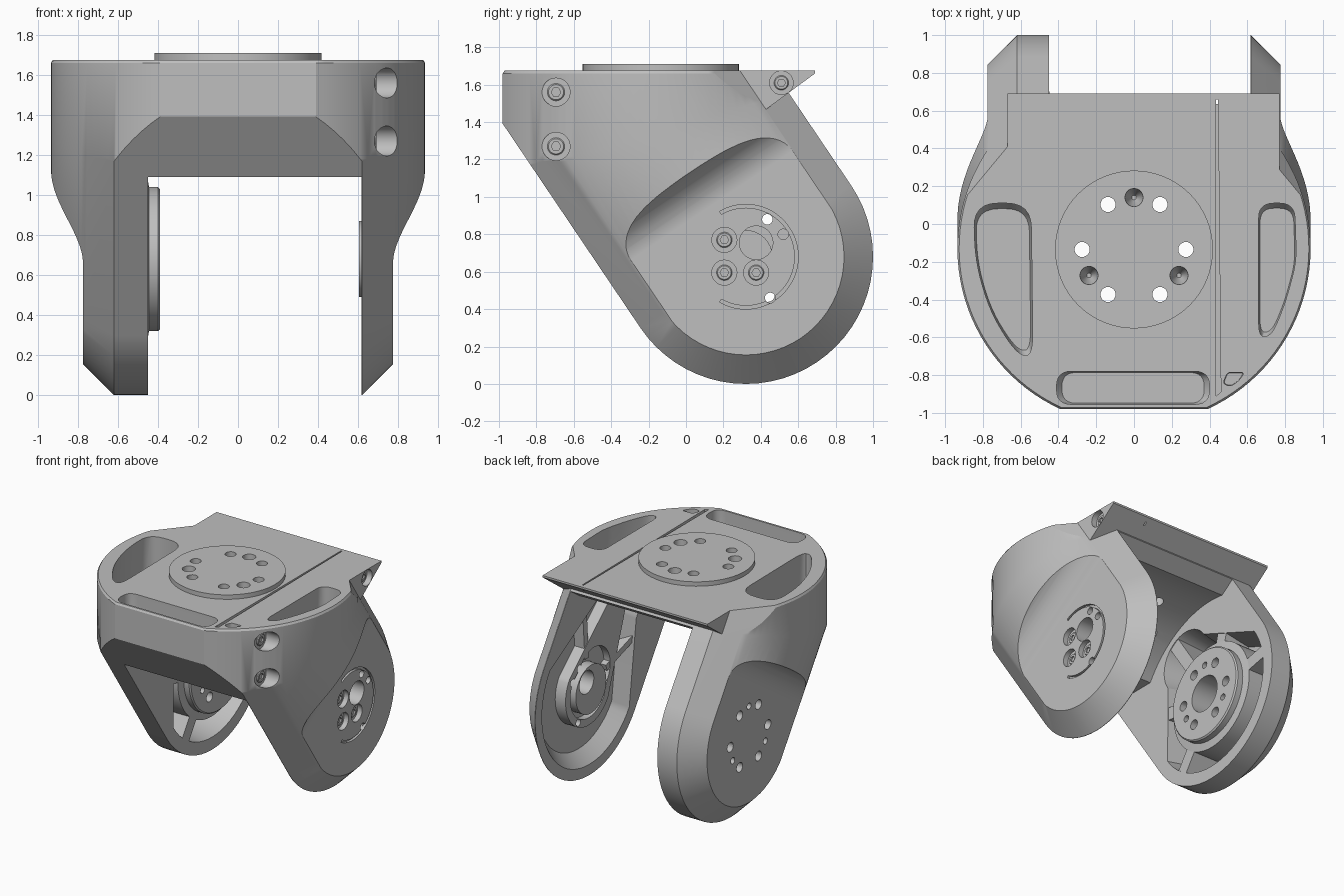
import bpy, bmesh
from math import sin, cos, pi, radians
from mathutils import Vector

if "Cube" in bpy.data.objects:
    bpy.data.objects.remove(bpy.data.objects["Cube"])

grey = bpy.data.materials.new("machined_grey")
grey.use_nodes = True
tone = (0.52, 0.52, 0.52, 1)
grey.diffuse_color = tone
grey.node_tree.nodes["Principled BSDF"].inputs["Base Color"].default_value = tone

# Hinge centre in (y, z), arm direction and its normal
HINGE = Vector((0.32, 0.68))
UP = Vector((-0.56, 0.83)).normalized()
SIDE = Vector((UP.y, -UP.x))


def loft(name, sections):
    """Closed solid through rings of 3D points."""
    bm = bmesh.new()
    rings = [[bm.verts.new(p) for p in s] for s in sections]
    n = len(rings[0])
    for a, b in zip(rings, rings[1:]):
        for i in range(n):
            j = (i + 1) % n
            bm.faces.new((a[i], a[j], b[j], b[i]))
    bm.faces.new(rings[0])
    bm.faces.new(rings[-1])
    bmesh.ops.recalc_face_normals(bm, faces=bm.faces)
    me = bpy.data.meshes.new(name)
    bm.to_mesh(me)
    bm.free()
    me.materials.append(grey)
    ob = bpy.data.objects.new(name, me)
    bpy.context.scene.collection.objects.link(ob)
    return ob


def across(name, *secs):
    """Solid along x from (x, outline in y and z) pairs."""
    return loft(name, [[(x, p[0], p[1]) for p in pts] for x, pts in secs])


def upright(name, *secs):
    """Solid along z from (z, outline in x and y) pairs."""
    return loft(name, [[(p[0], p[1], z) for p in pts] for z, pts in secs])


def arc(c, r, a, b, n=32):
    return [(c[0] + r * cos(radians(a + (b - a) * i / n)),
             c[1] + r * sin(radians(a + (b - a) * i / n))) for i in range(n + 1)]


def circle(c, r, n=32):
    return arc(c, r, 0, 360, n)[:-1]


def slot(r, length, r2):
    """Rounded arm outline around the hinge, running up the arm."""
    n, top = 32, HINGE + UP * length
    low = [HINGE + SIDE * r * cos(pi * i / n) - UP * r * sin(pi * i / n) for i in range(n + 1)]
    high = [top - SIDE * r2 * cos(pi * i / n) + UP * r2 * sin(pi * i / n) for i in range(n + 1)]
    return low + high


def rounded(pts, r, n=6):
    """Polygon with rounded corners."""
    out = []
    for i, p in enumerate(pts):
        p = Vector(p)
        d, e = Vector(pts[i - 1]) - p, Vector(pts[(i + 1) % len(pts)]) - p
        a = p + d * min(0.45, r / d.length)
        b = p + e * min(0.45, r / e.length)
        for k in range(n + 1):
            t = k / n
            out.append(a * (1 - t) ** 2 + p * 2 * t * (1 - t) + b * t * t)
    return out


def volume(me):
    bm = bmesh.new()
    bm.from_mesh(me)
    v = bm.calc_volume(signed=True)
    bm.free()
    return v


def combine(ob, other, mode="DIFFERENCE"):
    """Boolean that accepts the first solver giving a plausible volume."""
    v, w = volume(ob.data), volume(other.data)
    low, high = {"DIFFERENCE": (v - w, v), "UNION": (max(v, w), v + w),
                 "INTERSECT": (0.1 * min(v, w), min(v, w))}[mode]
    for solver in ("EXACT", "MANIFOLD", "FLOAT"):
        mod = ob.modifiers.new("cut", "BOOLEAN")
        mod.operation, mod.object, mod.solver = mode, other, solver
        bpy.context.view_layer.update()
        dg = bpy.context.evaluated_depsgraph_get()
        me = bpy.data.meshes.new_from_object(ob.evaluated_get(dg))
        ob.modifiers.clear()
        if len(me.polygons) and low - 0.001 < volume(me) < high + 0.001:
            ob.data = me
            break
    bpy.data.objects.remove(other)


# Fork body: chamfered arm shape trimmed by a mitred elbow of two round columns
body = across("fork_body", *[(x, slot(r, 2.2, r)) for x, r in
                             ((-0.98, 0.32), (-0.62, 0.68), (0.62, 0.68), (0.98, 0.32))])
plan = arc((0, -0.13), 0.935, -65.4, 245.4, 96)
mitre = [(x, y, 1.35 + 0.303 * (y + 0.13)) for x, y in plan]
combine(body, loft("elbow", [[(x * 0.99, y * 0.99, 1.675) for x, y in plan],
                             [(x, y, 1.66) for x, y in plan], mitre,
                             [(x, y - 3 * UP.x, z - 3 * UP.y) for x, y, z in mitre]]), "INTERSECT")

# Rear lip under the top plate
combine(body, across("lip", *[(x, [(0.2, 1.675), (0.69, 1.675), (0.69, 1.66), (0.42, 1.462),
                                   (0.2, 1.462)]) for x in (-0.67, 0.77)]), "UNION")

# Opening between the arms, with a curved clearance ceiling
ceiling = ([(-1.2, 1.09)] + arc(HINGE, 0.79, 148.7, 81, 20)
           + [(0.72, 1.65), (1.4, 1.65), (1.4, -0.3), (-1.2, -0.3)])
combine(body, across("channel", (-0.45, ceiling), (0.617, ceiling)))

# Flat outer arm faces that sweep out into the body
cove = [(-1, 0.775), (0.33, 0.775)]
cove += [(0.33 + 0.22 * sin(t * pi / 24), 0.995 - 0.22 * cos(t * pi / 24)) for t in range(1, 13)]
cove += [(0.55, 1.2), (-1, 1.2)]
for s in (-1, 1):
    ends = []
    for v in (-1.2, 1.2):
        q = [HINGE + UP * u + SIDE * v for u, x in cove]
        ends.append([(s * c[1], p.x, p.y) for c, p in zip(cove, q)])
    combine(body, loft("cove", ends))

# Hollows on the inner side of each arm
combine(body, across("deep_hollow", (-0.67, slot(0.54, 0.5, 0.2)), (-0.4, slot(0.59, 0.5, 0.25))))
combine(body, across("thin_hollow", (0.715, slot(0.5, 0.6, 0.2)), (0.55, slot(0.66, 0.6, 0.36))))

# Lightening pockets in the top
pockets = [
    (1.4, [(-0.85, 0.11), (-0.545, 0.11), (-0.535, -0.7), (-0.62, -0.69), (-0.76, -0.47), (-0.84, -0.2)], 0.13),
    (1.45, [(0.66, 0.11), (0.85, 0.11), (0.86, -0.2), (0.8, -0.42), (0.73, -0.59), (0.66, -0.6)], 0.08),
    (1.46, [(-0.41, -0.78), (0.4, -0.78), (0.4, -0.955), (-0.41, -0.955)], 0.08),
    (1.54, [(0.47, -0.845), (0.495, -0.785), (0.585, -0.785), (0.555, -0.83), (0.51, -0.86)], 0.02)]
for floor, pts, r in pockets:
    mid = sum((Vector(p) for p in pts), Vector((0, 0))) / len(pts)
    ring = rounded(pts, r)
    inner = [mid + (p - mid) * 0.93 for p in ring]
    combine(body, upright("pocket", (floor, inner), (floor + 0.04, ring), (1.8, ring)))

# Split line beside the clamped arm
split = [(0.435, 0.66), (0.445, 0.66), (0.46, -0.89), (0.435, -0.91)]
combine(body, upright("split", (1.62, split), (1.8, split)))

# Top mounting disc
disc_centre = Vector((0, -0.135))
disc = upright("mounting_disc", *[(z, circle(disc_centre, 0.418, 64)) for z in (1.66, 1.71)])

# Inner hubs and ribs
hub = across("hub", *[(x, circle(HINGE, q, 64)) for x, q in
                      ((-0.7, 0.42), (-0.455, 0.42), (-0.445, 0.36), (-0.4, 0.36), (-0.39, 0.35))])
combine(hub, across("bore", *[(x, circle(HINGE, 0.14)) for x in (-0.69, -0.3)]))
web = across("arm_web", *[(x, slot(0.29, 0.65, 0.12)) for x in (0.73, 0.625)])
combine(web, across("web_recess", *[(x, slot(0.23, 0.12, 0.2)) for x in (0.68, 0.55)]))
boss = across("boss", *[(x, circle(HINGE, 0.19, 48)) for x in (0.73, 0.605)])


def rib(name, angle, start, end, x0, x1, w=0.05):
    d = UP * cos(radians(angle)) + SIDE * sin(radians(angle))
    n = Vector((-d.y, d.x)) * w
    a, b = HINGE + d * start, HINGE + d * end
    across(name, *[(x, [a + n, b + n, b - n, a - n]) for x in (x0, x1)])


for i, (ang, end) in enumerate(((-112, 0.59), (-48, 0.6), (0, 0.77), (48, 0.6), (112, 0.59))):
    rib("hub_rib_%d" % i, ang, 0.32, end, -0.69, -0.455)
for i, ang in enumerate((-38, 38)):
    rib("web_rib_%d" % i, ang, 0.24, 0.64, 0.73, 0.63, 0.025)

# Bolt circles: six through holes and three countersinks
for k in range(6):
    d = Vector((cos(k * pi / 3), sin(k * pi / 3)))
    hole = circle(disc_centre + d * 0.275, 0.04, 20)
    for ob in (body, disc):
        combine(ob, upright("hole", (1.0, hole), (1.9, hole)))
    for ob in (body, hub):
        side_hole = circle(HINGE + d * 0.235, 0.038, 16)
        combine(ob, across("hole", (-0.95, side_hole), (-0.3, side_hole)))
for k in range(3):
    a = radians(90 + 120 * k)
    d = Vector((cos(a), sin(a)))
    c = disc_centre + d * 0.275
    for ob in (body, disc):
        combine(ob, upright("sink", (1.56, circle(c, 0.012, 20)), (1.64, circle(c, 0.045, 20)),
                            (1.8, circle(c, 0.052, 20))))
    for ob in (body, hub):
        c = circle(HINGE + d * 0.235, 0.025, 16)
        combine(ob, across("sink", (-0.95, c), (-0.3, c)))

# Details of the outer clamped arm: arc groove, offset opening and pin holes
groove = arc(HINGE, 0.28, -120, 120, 40) + arc(HINGE, 0.262, 120, -120, 40)
combine(body, across("groove", (0.755, groove), (0.9, groove)))
for y, z, r in ((0.375, 0.755, 0.09), (0.435, 0.88, 0.028), (0.52, 0.8, 0.028), (0.45, 0.46, 0.028)):
    c = circle((y, z), r, 24)
    for ob in (body, web, boss):
        combine(ob, across("opening", (0.5, c), (0.9, c)))

# Sunk socket screws: (y, z, radius, seat x)
screws = [(-0.695, 1.56, 0.075, 0.68), (-0.695, 1.27, 0.075, 0.68), (0.51, 1.61, 0.063, 0.725),
          (0.205, 0.77, 0.067, 0.735), (0.205, 0.595, 0.067, 0.735), (0.375, 0.595, 0.067, 0.735)]
for i, (y, z, r, seat) in enumerate(screws):
    c = circle((y, z), r, 28)
    combine(body, across("seat", (seat, c), (1.1, c)))
    head = across("screw_%d" % i, *[(seat + h, circle((y, z), r * q, 28)) for h, q in
                                    ((-0.04, 0.62), (0.006, 0.62), (0.012, 0.54))])
    hexa = circle((y, z), r * 0.34, 6)
    combine(head, across("socket", (seat - 0.02, hexa), (seat + 0.1, hexa)))

# Smooth curved faces, keeping hard edges
bpy.ops.object.select_all(action="DESELECT")
for ob in bpy.context.scene.objects:
    if ob.type == "MESH":
        ob.select_set(True)
        bpy.context.view_layer.objects.active = ob
bpy.ops.object.shade_smooth_by_angle(angle=radians(25))
for ob in (body, hub, web):
    ob.modifiers.new("even_normals", "WEIGHTED_NORMAL").keep_sharp = True
